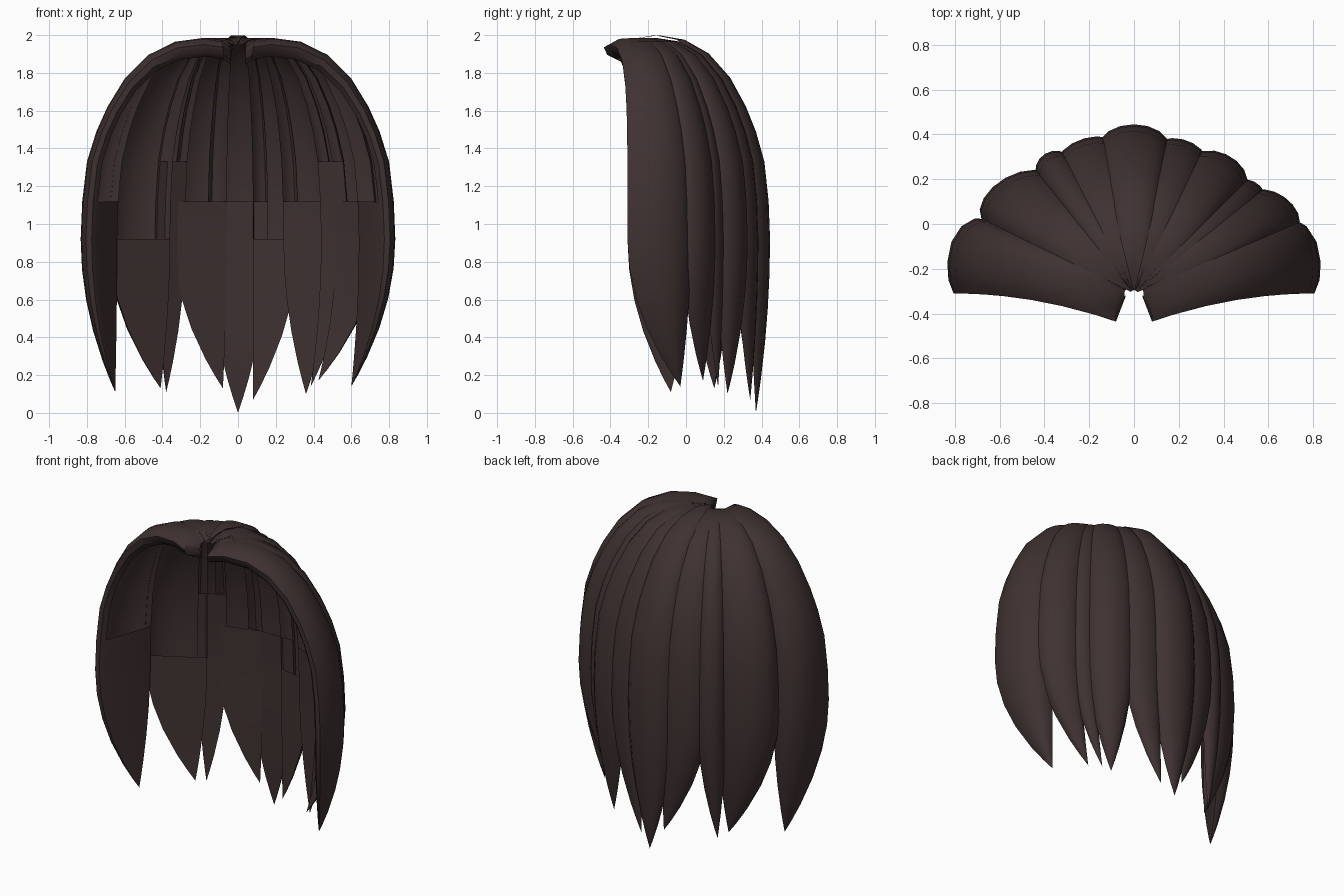
import bpy, bmesh, math
from mathutils import Vector

if "Cube" in bpy.data.objects:
    bpy.data.objects.remove(bpy.data.objects["Cube"], do_unlink=True)

hair = bpy.data.materials.new("dark brown hair")
hair.use_nodes = True
COLOUR = (0.05, 0.031, 0.031, 1)
hair.diffuse_color = COLOUR
bsdf = hair.node_tree.nodes["Principled BSDF"]
bsdf.inputs["Base Color"].default_value = COLOUR
bsdf.inputs["Roughness"].default_value = 0.8

CROWN = Vector((0, -0.31))
WIDEST = 0.92
# Spread from the crown (0 to 1) against height
DOME = [(0.1, 1.97), (0.22, 1.985), (0.4, 1.965), (0.57, 1.895), (0.72, 1.77),
        (0.83, 1.62), (0.9, 1.49), (0.96, 1.33), (0.99, 1.12), (1, WIDEST)]


def arc(a, b, bulge, steps=8):
    """Rounded plan section from a to b, bulging away from the crown."""
    a, b = Vector(a), Vector(b)
    mid, half = (a + b) / 2, (b - a) / 2
    out = Vector((-half.y, half.x)).normalized()
    if out.dot(mid - CROWN) < 0:
        out = -out
    pts = []
    for i in range(steps + 1):
        t = math.pi * i / steps
        pts.append(mid - half * math.cos(t) + out * bulge * math.sin(t))
    return pts


def build_lock(name, section, tip, panel_top=1.13, lift=0.0, rim=None, start=0.02):
    """Shell fanning from the crown, closed inside by a flat panel lower down."""
    bm = bmesh.new()
    rows = []
    n = len(section)
    rim = rim or [(0, 0)] * n           # forward push and drop of the front rim
    for f, z in [(start, 1.945)] + DOME:
        row = []
        for q, (push, drop) in zip(section, rim):
            p = CROWN + (q - CROWN) * f
            fwd = 0.155 * push * (1 - f) ** 2 if f >= 0.1 else 0.02 * push
            row.append(bm.verts.new((p.x, p.y - fwd, z + lift * (1 - f) - drop * (1 - f ** 3))))
        rows.append((z, row))
    # Leaf-shaped lower part
    for v in (0.2, 0.4, 0.6, 0.8, 0.92):
        z = WIDEST + (tip[2] - WIDEST) * v
        row = []
        for q in section:
            p = q.lerp(Vector(tip[:2]), v * v)
            row.append(bm.verts.new((p.x, p.y, z)))
        rows.append((z, row))
    for (z0, r0), (z1, r1) in zip(rows, rows[1:]):
        for i in range(n - 1):
            bm.faces.new((r0[i], r0[i + 1], r1[i + 1], r1[i]))
        if z0 <= panel_top:
            bm.faces.new((r0[-1], r0[0], r1[0], r1[-1]))
    point = bm.verts.new(tip)
    last = rows[-1][1]
    for i in range(n):
        bm.faces.new((last[i], last[(i + 1) % n], point))
    bmesh.ops.recalc_face_normals(bm, faces=bm.faces)
    # Outer surfaces face away from the crown
    bm.faces.ensure_lookup_table()
    sample = max(bm.faces, key=lambda fc: (fc.calc_center_median().xy - CROWN).length)
    if sample.normal.xy.dot(sample.calc_center_median().xy - CROWN) < 0:
        bmesh.ops.reverse_faces(bm, faces=bm.faces)
    mesh = bpy.data.meshes.new(name)
    bm.to_mesh(mesh)
    bm.free()
    mesh.materials.append(hair)
    ob = bpy.data.objects.new(name, mesh)
    bpy.context.collection.objects.link(ob)
    bpy.ops.object.select_all(action="DESELECT")
    ob.select_set(True)
    bpy.context.view_layer.objects.active = ob
    bpy.ops.object.shade_smooth_by_angle(angle=math.radians(40))


# Back and side locks: section ends, bulge, tip, panel top
LOCKS = {
    "back_centre_lock": ((-.16, .34), (.16, .34), .105, (0, .37, 0), 1.13),
    "back_right_lock": ((-.34, .26), (-.06, .34), .085, (-.08, .34, .13), 1.13),
    "right_narrow_lock": ((-.43, .2), (-.28, .29), .08, (-.38, .22, .11), 1.34),
    "right_side_lock": ((-.68, .02), (-.36, .2), .11, (-.41, .15, .13), 1.0),
    "back_left_lock": ((.08, .33), (.32, .27), .08, (.08, .34, .07), 0.95),
    "left_rear_lock": ((.24, .28), (.5, .16), .1, (.36, .22, .1), 1.13),
    "left_narrow_lock": ((.44, .17), (.58, .1), .06, (.385, .17, .14), 1.34),
    "left_side_lock": ((.52, .13), (.73, -.02), .08, (.425, .09, .17), 1.13),
}
for name, (a, b, bulge, tip, top) in LOCKS.items():
    build_lock(name, arc(a, b, bulge), tip, top,
               lift=0.018 if "centre" in name else 0.0)

# Front locks with a rolled rim that ends in a parting lip
FRONT = [(.75, -.285), (.775, -.31), (.805, -.31), (.828, -.25), (.833, -.17),
         (.815, -.08), (.77, -.01), (.71, .025), (.64, .02)]
RIM = [(.45, .1), (.85, .075), (1, .035), (.6, .005)] + [(0, 0)] * 5
for side, name, tip in ((-1, "right_front_lock", (-.65, -.08, .11)),
                        (1, "left_front_lock", (.6, -.03, .14))):
    section = [Vector((side * x, y)) for x, y in FRONT]
    build_lock(name, section, tip, rim=RIM, start=0.05)
